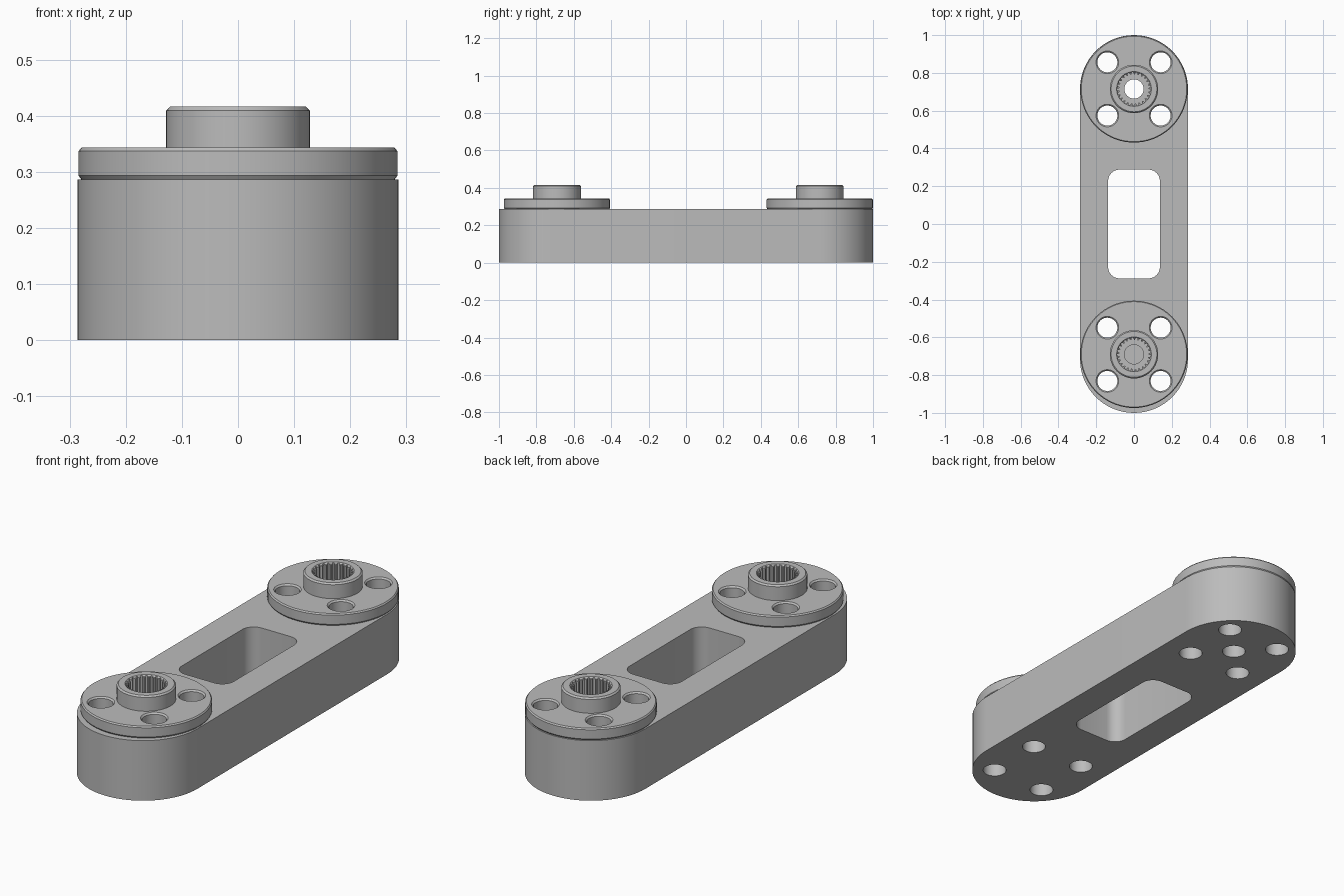
import bpy, bmesh, math
from math import cos, sin, pi

if "Cube" in bpy.data.objects:
    bpy.data.objects.remove(bpy.data.objects["Cube"])

R = 0.286                    # half width of the arm
TOP = 0.286                  # top of the arm
HORN_Y = (-0.69, 0.715)      # centres of the two horns
HOLE = 0.141                 # screw hole offset from the horn centre

grey = bpy.data.materials.new("light_grey")
grey.diffuse_color = (0.5, 0.5, 0.5, 1)
grey.use_nodes = True
grey.node_tree.nodes["Principled BSDF"].inputs["Base Color"].default_value = grey.diffuse_color


def finish(name, bm):
    bmesh.ops.recalc_face_normals(bm, faces=bm.faces)
    mesh = bpy.data.meshes.new(name)
    bm.to_mesh(mesh)
    bm.free()
    mesh.materials.append(grey)
    ob = bpy.data.objects.new(name, mesh)
    bpy.context.collection.objects.link(ob)
    return ob


def prism(name, outline, z0, z1):
    """Extrude a closed outline straight up."""
    bm = bmesh.new()
    face = bm.faces.new([bm.verts.new((x, y, z0)) for x, y in outline])
    out = bmesh.ops.extrude_face_region(bm, geom=[face])["geom"]
    bmesh.ops.translate(bm, vec=(0, 0, z1 - z0),
                        verts=[v for v in out if isinstance(v, bmesh.types.BMVert)])
    return finish(name, bm)


def turned(name, profile, x, y, n):
    """Stack rings of (radius, z) into a capped solid of revolution."""
    bm = bmesh.new()
    rings = [[bm.verts.new((x + r * cos(2 * pi * i / n), y + r * sin(2 * pi * i / n), z))
              for i in range(n)] for r, z in profile]
    for a, b in zip(rings, rings[1:]):
        for i in range(n):
            j = (i + 1) % n
            bm.faces.new((a[i], a[j], b[j], b[i]))
    bm.faces.new(rings[0][::-1])
    bm.faces.new(rings[-1])
    return finish(name, bm)


def rounded(hx, hy, r, cx=0, cy=0, n=8):
    """Rectangle outline with rounded corners."""
    pts = []
    for k, (sx, sy) in enumerate(((1, 1), (-1, 1), (-1, -1), (1, -1))):
        for i in range(n + 1):
            a = (k + i / n) * pi / 2
            p = (cx + sx * (hx - r) + r * cos(a), cy + sy * (hy - r) + r * sin(a))
            if not pts or math.dist(p, pts[-1]) > 1e-5:
                pts.append(p)
    if math.dist(pts[0], pts[-1]) < 1e-5:
        pts.pop()
    return pts


def cut(ob, cutters):
    """Subtract each cutter, then shade and remove the cutters."""
    bpy.context.view_layer.objects.active = ob
    for c in cutters:
        c.hide_render = True
        m = ob.modifiers.new("cut", "BOOLEAN")
        m.operation, m.solver, m.object = "DIFFERENCE", "EXACT", c
        bpy.ops.object.modifier_apply(modifier=m.name)
        bpy.data.objects.remove(c)
    bpy.ops.object.select_all(action="DESELECT")
    ob.select_set(True)
    bpy.ops.object.shade_smooth_by_angle(angle=math.radians(30))


def screw_spots(cy):
    return [(sx * HOLE, cy + sy * HOLE) for sx in (-1, 1) for sy in (-1, 1)]


# Arm with rounded ends, central window, screw holes and one axle hole
arm = prism("arm", rounded(R, 1.0, R, n=18), 0, TOP)
tools = [prism("window_cutter", rounded(0.137, 0.288, 0.06), -0.1, 0.5)]
spots = [s for cy in HORN_Y for s in screw_spots(cy)] + [(0, HORN_Y[1])]
for x, y in spots:
    tools.append(turned("hole_cutter", [(0.053, -0.1), (0.053, 0.5)], x, y, 32))
cut(arm, tools)

# Horns: chamfered disc and boss, toothed socket, countersunk screw holes
TEETH = 25
for label, cy in zip(("front_horn", "back_horn"), HORN_Y):
    horn = turned(label, [(0.279, TOP), (0.284, 0.293), (0.284, 0.337), (0.279, 0.343),
                          (0.128, 0.343), (0.128, 0.409), (0.121, 0.416)], 0, cy, 72)
    teeth = []
    for i in range(TEETH):
        for f, r in ((0.0, 0.077), (0.25, 0.077), (0.45, 0.089), (0.8, 0.089)):
            a = 2 * pi * (i + f) / TEETH
            teeth.append((r * cos(a), cy + r * sin(a)))
    tools = [prism("socket_cutter", teeth, 0.315, 0.5),
             turned("rim_cutter", [(0.085, 0.409), (0.097, 0.421)], 0, cy, 50),
             turned("axle_cutter", [(0.051, 0.2), (0.051, 0.4)], 0, cy, 32)]
    for x, y in screw_spots(cy):
        tools.append(turned("hole_cutter", [(0.053, 0.2), (0.053, 0.336), (0.064, 0.347)],
                            x, y, 32))
    cut(horn, tools)
